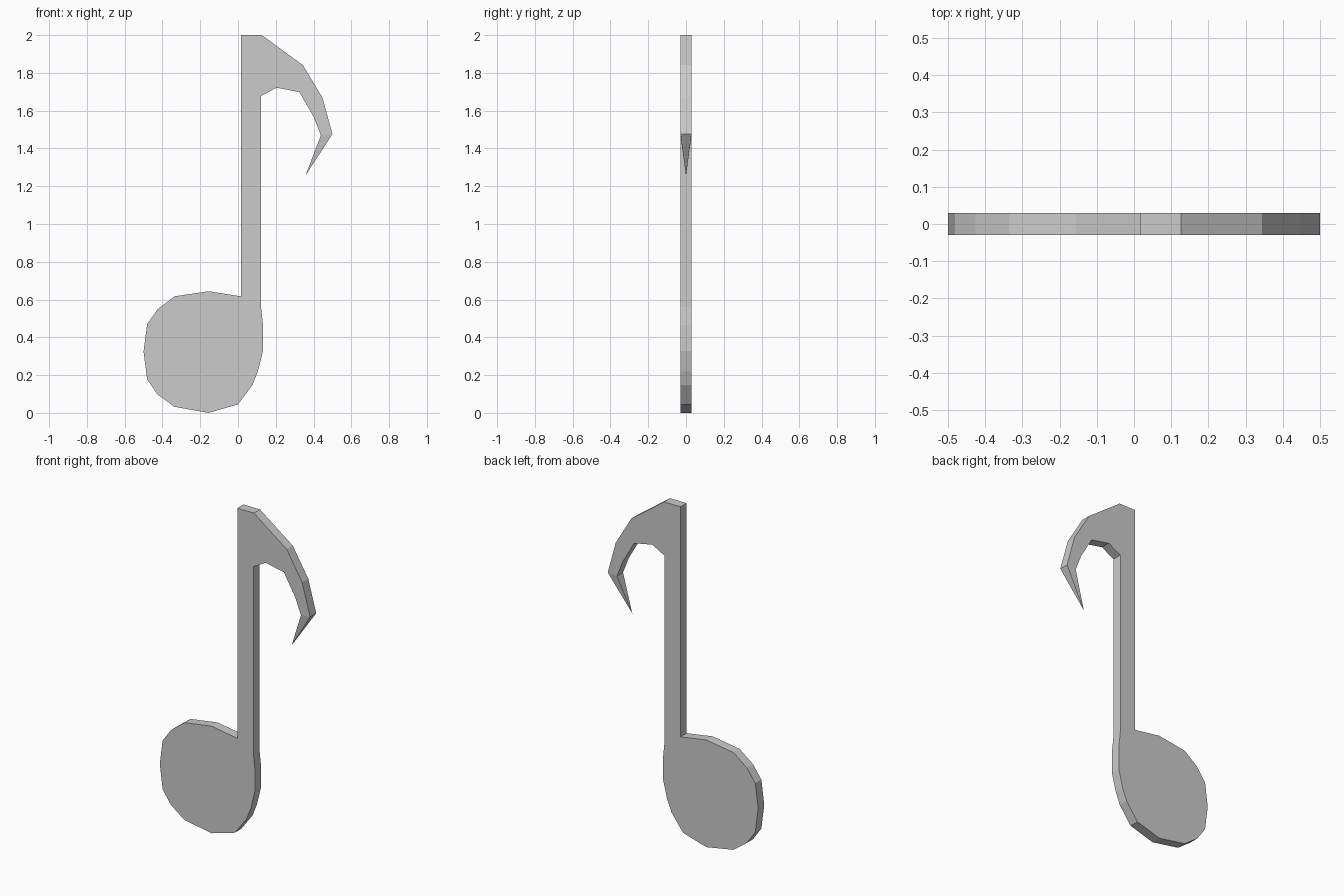
import bpy, bmesh

if "Cube" in bpy.data.objects:
    bpy.data.objects.remove(bpy.data.objects["Cube"])

HALF = 0.029  # half thickness

# Outline in (x, z), clockwise: stem top, hooked flag, stem side, round head
flag_outer = [(0.016, 2.0), (0.126, 2.0), (0.344, 1.841), (0.447, 1.669), (0.50, 1.476)]
flag_inner = [(0.439, 1.47), (0.40, 1.568), (0.325, 1.698), (0.204, 1.722), (0.122, 1.677)]
head_right = [(0.122, 0.561), (0.132, 0.466), (0.132, 0.328), (0.106, 0.222),
              (0.077, 0.148), (0.0, 0.045)]
head_left = [(-0.156, 0.0), (-0.336, 0.032), (-0.426, 0.098), (-0.481, 0.177),
             (-0.50, 0.325), (-0.481, 0.471), (-0.426, 0.548), (-0.336, 0.617),
             (-0.156, 0.644), (0.016, 0.617)]
outline = flag_outer + flag_inner + head_right + head_left
tip = (0.357, 0.0, 1.256)

bm = bmesh.new()
front = [bm.verts.new((x, -HALF, z)) for x, z in outline]
back = [bm.verts.new((x, HALF, z)) for x, z in outline]

# Flat front and back
bm.faces.new(front)
bm.faces.new(back[::-1])

# Side walls; the open end of the flag tapers to a point
for i in range(len(outline)):
    j = (i + 1) % len(outline)
    wall = bm.faces.new((front[i], back[i], back[j], front[j]))
    if i == len(flag_outer) - 1:
        point = bmesh.ops.poke(bm, faces=[wall])["verts"][0]
        point.co = tip

bmesh.ops.recalc_face_normals(bm, faces=bm.faces)
mesh = bpy.data.meshes.new("music_note")
bm.to_mesh(mesh)
bm.free()
note = bpy.data.objects.new("music_note", mesh)
bpy.context.collection.objects.link(note)
